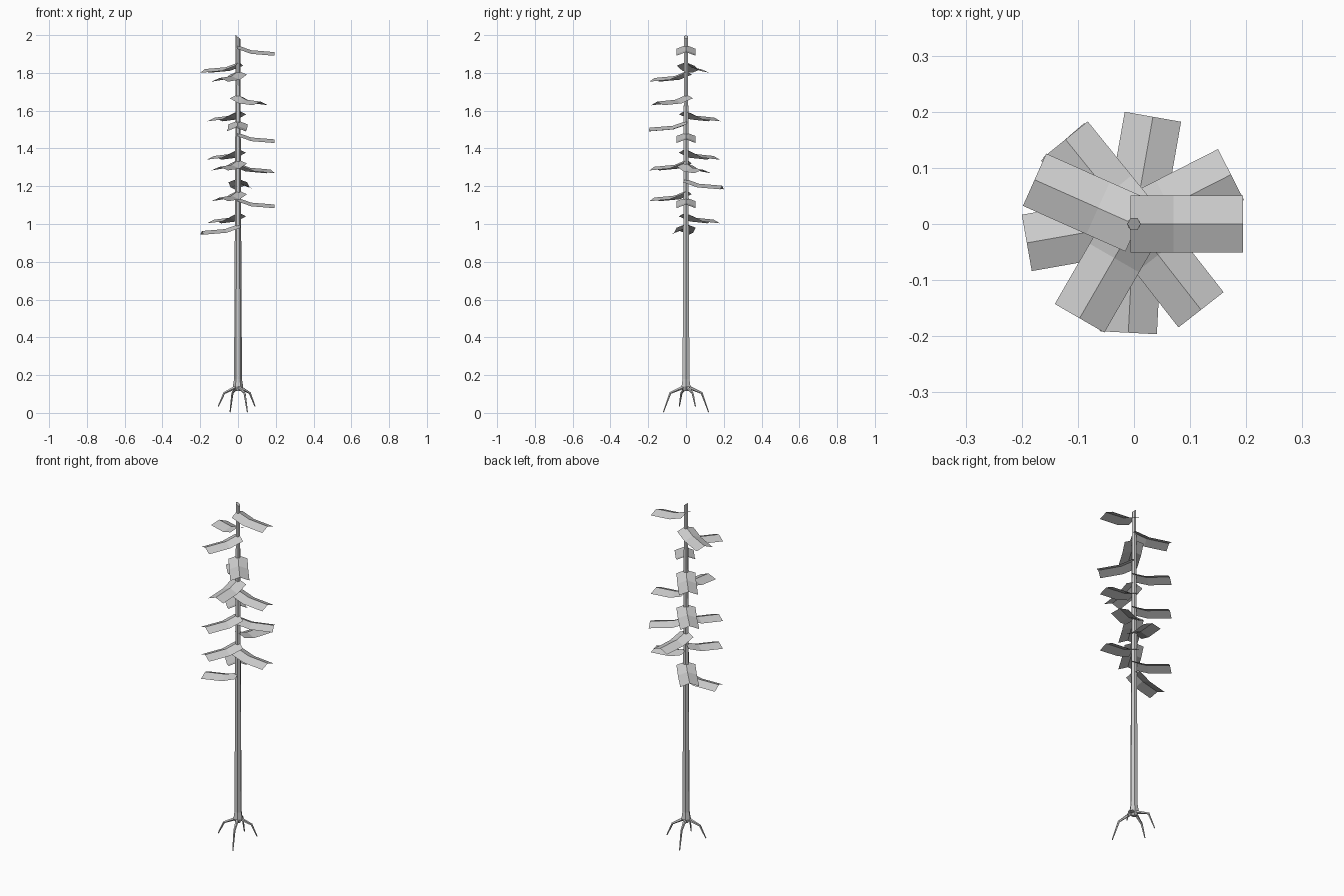
import bpy
import bmesh
from math import cos, sin, radians, tau
from mathutils import Matrix, Vector

old = bpy.data.objects.get("Cube")
if old:
    bpy.data.objects.remove(old, do_unlink=True)

grey = bpy.data.materials.new("plain_grey")
grey.use_nodes = True
COLOUR = (0.6, 0.6, 0.6, 1)
grey.diffuse_color = COLOUR
grey.node_tree.nodes["Principled BSDF"].inputs["Base Color"].default_value = COLOUR


def finish(bm, name):
    mesh = bpy.data.meshes.new(name)
    bm.to_mesh(mesh)
    bm.free()
    mesh.materials.append(grey)
    obj = bpy.data.objects.new(name, mesh)
    bpy.context.scene.collection.objects.link(obj)
    return obj


def tube(name, rings, sides, top_slant=0):
    """Faceted tube through (centre, radius, axis) rings."""
    bm = bmesh.new()
    loops = []
    for centre, radius, axis in rings:
        turn = Vector(axis).to_track_quat('Z', 'Y')
        loops.append([bm.verts.new(Vector(centre) + turn @ Vector(
            (radius * cos(tau * i / sides), radius * sin(tau * i / sides), 0)))
            for i in range(sides)])
    for low, high in zip(loops, loops[1:]):
        for i in range(sides):
            j = (i + 1) % sides
            bm.faces.new((low[i], low[j], high[j], high[i]))
    bm.faces.new(loops[0][::-1])
    bm.faces.new(loops[-1])
    for v in loops[-1]:
        v.co.z -= top_slant * v.co.x
    bmesh.ops.recalc_face_normals(bm, faces=bm.faces)
    return finish(bm, name)


# Tapered six-sided stem with a flared foot and a slanted cut at the top
UP = (0, 0, 1)
stem_profile = [(0.115, 0.014), (0.14, 0.027), (0.18, 0.021),
                (0.95, 0.017), (1.99, 0.012)]
tube("stem", [((0, 0, z), r, UP) for z, r in stem_profile], 6, 0.8)

# Bent roots spreading from the foot
root_tips = [(-0.105, -0.035, 0.035), (0.09, 0.05, 0.035),
             (0.05, -0.12, 0.004), (-0.042, 0.12, 0.004)]
for n, tip in enumerate(root_tips):
    tip = Vector(tip)
    start = Vector((tip.x * 0.1, tip.y * 0.1, 0.137))
    knee = Vector((tip.x * 0.7, tip.y * 0.7, 0.105))
    tube(f"root_{n + 1}", [(start, 0.010, knee - start),
                           (knee, 0.006, tip - start),
                           (tip, 0.003, tip - knee)], 5)


# Ridged leaf: two halves sloping down from a bent middle rib
def leaf(name, height, angle):
    bm = bmesh.new()
    rows = []
    for x, z in ((-0.006, 0), (0.07, -0.027), (0.194, -0.037)):
        rows.append([bm.verts.new((x, y, z - abs(y) * 0.38))
                     for y in (-0.051, 0, 0.051)])
    for a, b in zip(rows, rows[1:]):
        for i in range(2):
            bm.faces.new((a[i], b[i], b[i + 1], a[i + 1]))
    bm.transform(Matrix.Translation((0, 0, height))
                 @ Matrix.Rotation(radians(angle), 4, 'Z'))
    finish(bm, name)


# Leaves from the top down: height and compass angle
leaves = [(1.947, 0), (1.857, 156), (1.81, 240), (1.685, 308), (1.60, 129),
          (1.547, 267), (1.485, 0), (1.397, 131), (1.34, 240), (1.325, 27),
          (1.24, 80), (1.177, 240), (1.14, 0), (1.06, 131), (1.0, 190)]
for n, (height, angle) in enumerate(leaves):
    leaf(f"leaf_{n + 1}", height, angle)
